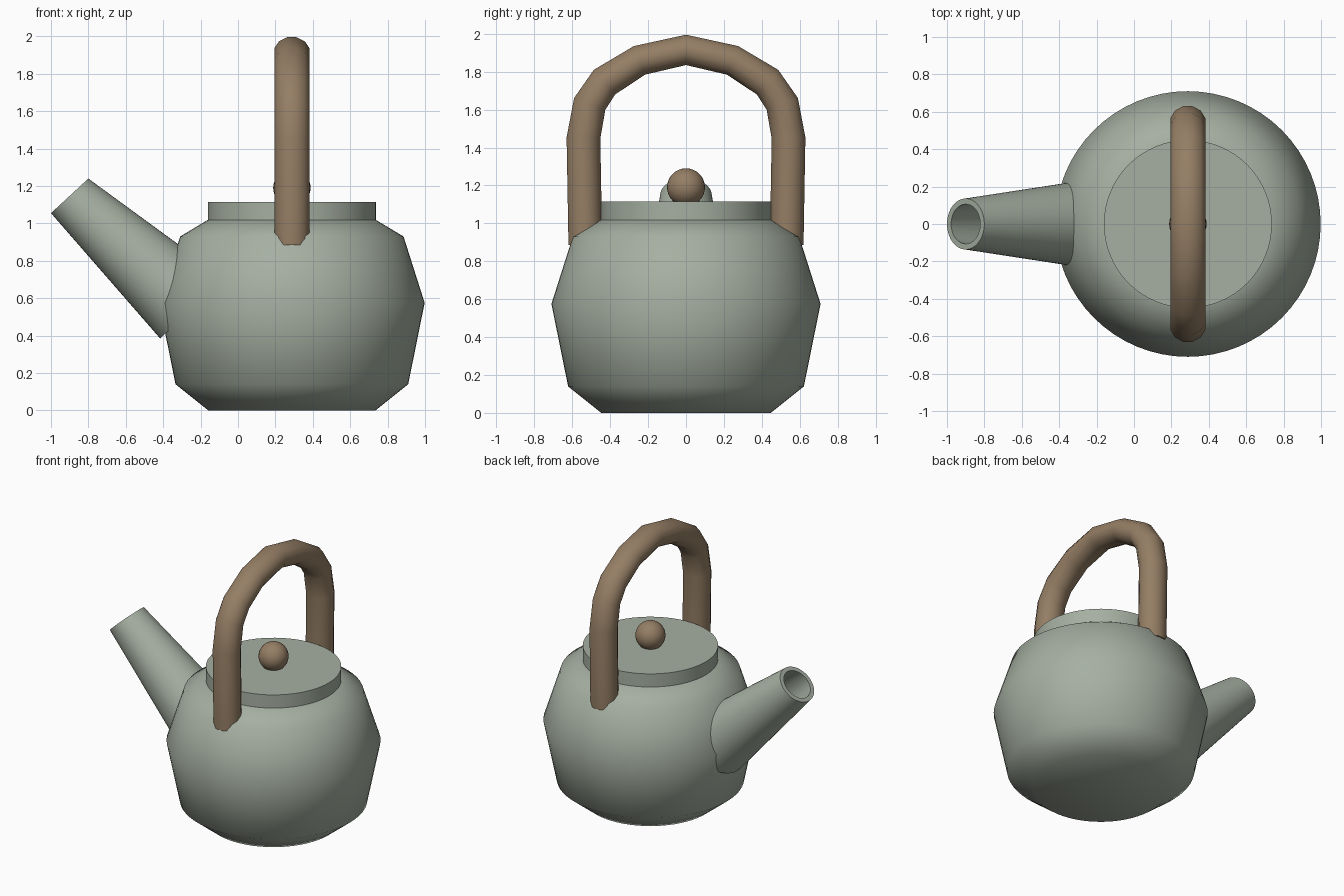
import bpy, bmesh, math
from mathutils import Vector

if "Cube" in bpy.data.objects:
    bpy.data.objects.remove(bpy.data.objects["Cube"])


def material(name, rgb):
    m = bpy.data.materials.new(name)
    m.diffuse_color = (*rgb, 1)
    m.use_nodes = True
    m.node_tree.nodes["Principled BSDF"].inputs["Base Color"].default_value = m.diffuse_color
    return m


SAGE = material("sage_green", (0.38, 0.43, 0.36))
WOOD = material("brown_wood", (0.30, 0.21, 0.13))
CX = 0.288  # body axis


def loft(name, rings, mat, angle, caps=True, loop=False):
    """Skin a list of vertex rings into one object."""
    bm = bmesh.new()
    vr = [[bm.verts.new(p) for p in r] for r in rings]
    n = len(vr[0])
    pairs = list(zip(vr, vr[1:])) + ([(vr[-1], vr[0])] if loop else [])
    for a, b in pairs:
        for i in range(n):
            j = (i + 1) % n
            bm.faces.new((a[i], a[j], b[j], b[i]))
    if caps:
        bm.faces.new(vr[0])
        bm.faces.new(vr[-1])
    bmesh.ops.recalc_face_normals(bm, faces=bm.faces)
    me = bpy.data.meshes.new(name)
    bm.to_mesh(me)
    bm.free()
    ob = bpy.data.objects.new(name, me)
    bpy.context.collection.objects.link(ob)
    me.materials.append(mat)
    bpy.ops.object.select_all(action='DESELECT')
    ob.select_set(True)
    bpy.context.view_layer.objects.active = ob
    bpy.ops.object.shade_smooth_by_angle(angle=math.radians(angle))
    return ob


def ring(center, u, v, n, phase=0.0):
    """Ellipse of n points around center with half axes u and v."""
    c, u, v = Vector(center), Vector(u), Vector(v)
    return [c + u * math.cos(phase + 2 * math.pi * i / n) + v * math.sin(phase + 2 * math.pi * i / n)
            for i in range(n)]


def turned(name, profile, mat, angle, n=64):
    return loft(name, [ring((CX, 0, z), (r, 0, 0), (0, r, 0), n) for r, z in profile], mat, angle)


# pot body and lid
turned("body", [(0.447, 0), (0.622, 0.14), (0.71, 0.575), (0.597, 0.93), (0.447, 1.02)], SAGE, 60)
turned("lid", [(0.449, 1.0), (0.449, 1.115)], SAGE, 30)

# lid knob
bpy.ops.mesh.primitive_uv_sphere_add(segments=32, ring_count=16, radius=0.1, location=(CX, 0, 1.19))
knob = bpy.context.object
knob.name = "lid_knob"
knob.data.materials.append(WOOD)
bpy.ops.object.shade_smooth()

# hollow tapered spout
tilt = Vector((0.734, 0, 0.68))
tip, base = (-0.90, 0, 1.147), (-0.243, 0, 0.545)


def spout_ring(c, r):
    return ring(c, tilt * r, (0, r, 0), 48)


loft("spout", [spout_ring(base, 0.236), spout_ring(tip, 0.136),
               spout_ring(tip, 0.106), spout_ring(base, 0.205)], SAGE, 40, caps=False, loop=True)

# arched handle: (y, z, in-plane radius) from one foot to the crown, then mirrored
half = [(0.531, 0.885, 0.089), (0.541, 1.45, 0.089), (0.508, 1.63, 0.088),
        (0.43, 1.745, 0.086), (0.245, 1.86, 0.081)]
path = half + [(0, 1.915, 0.08)] + [(-y, z, r) for y, z, r in reversed(half)]
rings = []
k = 1 / math.cos(math.pi / 12)
for i, (y, z, r) in enumerate(path):
    a, b = path[max(i - 1, 0)], path[min(i + 1, len(path) - 1)]
    t = Vector((0, b[0] - a[0], b[1] - a[1])).normalized()
    if i in (0, len(path) - 1):
        t = Vector((0, 0, 1 if i == 0 else -1))
    side = Vector((0, -t.z, t.y))
    rings.append(ring((CX, y, z), (0.094 * k, 0, 0), side * r * k, 12, math.pi / 12))
loft("handle", rings, WOOD, 60)
